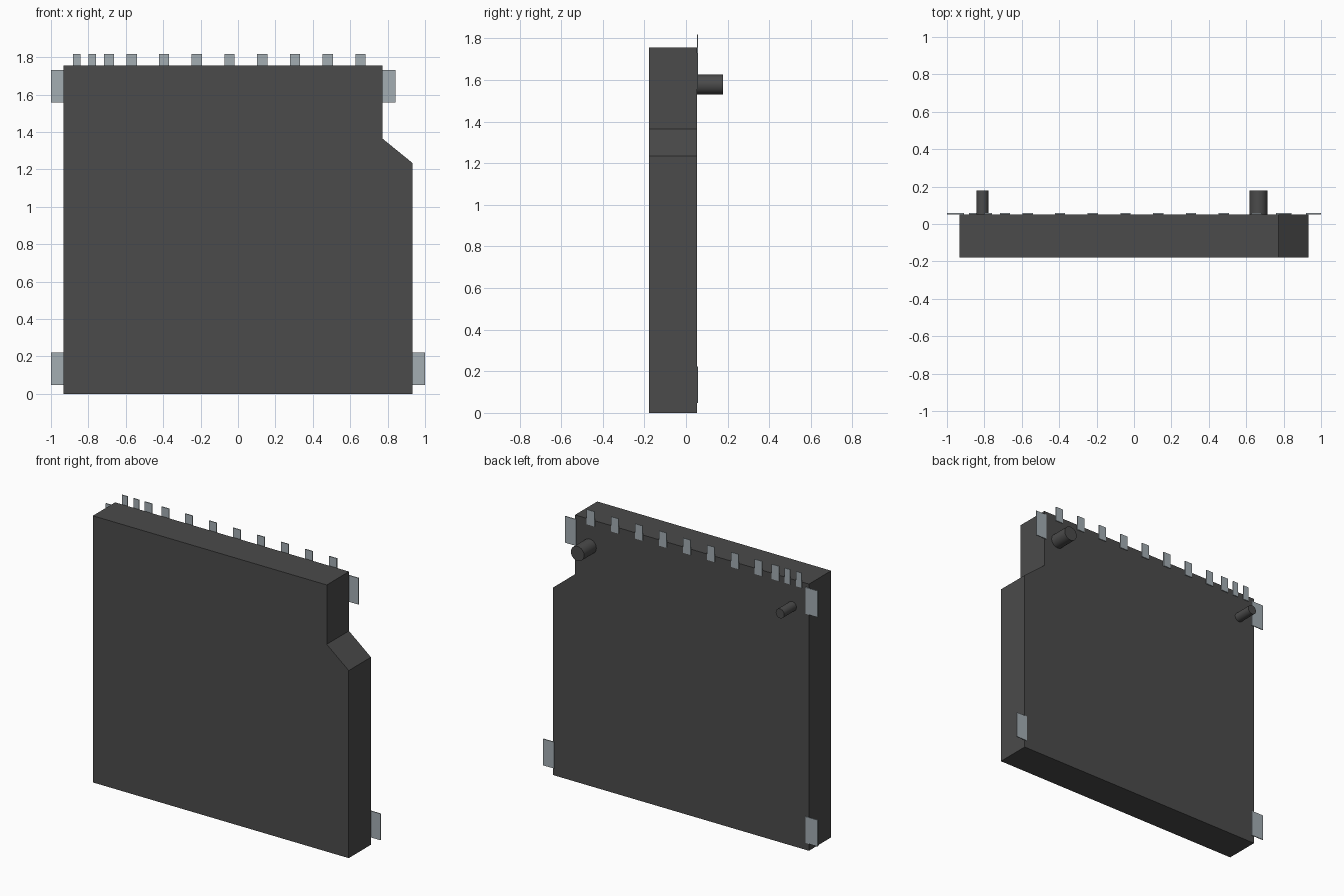
import bpy
import bmesh
import math

cube = bpy.data.objects.get("Cube")
if cube:
    bpy.data.objects.remove(cube, do_unlink=True)

FRONT, BACK, POST_END = -0.179, 0.052, 0.179
PLATE = 0.006


def make_material(name, rgb):
    mat = bpy.data.materials.new(name)
    mat.use_nodes = True
    mat.diffuse_color = (*rgb, 1)
    mat.node_tree.nodes["Principled BSDF"].inputs["Base Color"].default_value = (*rgb, 1)
    return mat


dark = make_material("dark grey plastic", (0.07, 0.07, 0.07))
metal = make_material("pale steel", (0.37, 0.42, 0.45))


def extrude_profile(name, points, y0, y1, mat):
    """Extrude an (x, z) outline from y0 to y1."""
    bm = bmesh.new()
    face = bm.faces.new([bm.verts.new((x, y0, z)) for x, z in points])
    grown = bmesh.ops.extrude_face_region(bm, geom=[face])["geom"]
    verts = [g for g in grown if isinstance(g, bmesh.types.BMVert)]
    bmesh.ops.translate(bm, verts=verts, vec=(0, y1 - y0, 0))
    bmesh.ops.recalc_face_normals(bm, faces=bm.faces)
    mesh = bpy.data.meshes.new(name)
    bm.to_mesh(mesh)
    bm.free()
    mesh.materials.append(mat)
    obj = bpy.data.objects.new(name, mesh)
    bpy.context.collection.objects.link(obj)
    return obj


def plate(name, x0, x1, z0, z1):
    """Thin metal plate lying on the back face."""
    outline = [(x0, z0), (x1, z0), (x1, z1), (x0, z1)]
    return extrude_profile(name, outline, BACK, BACK + PLATE, metal)


def post(name, x, z, radius):
    """Round locating post standing out of the back face."""
    start = BACK - 0.01
    bpy.ops.mesh.primitive_cylinder_add(
        vertices=32, radius=radius, depth=POST_END - start,
        location=(x, (start + POST_END) / 2, z), rotation=(math.pi / 2, 0, 0))
    obj = bpy.context.object
    obj.name = name
    obj.data.materials.append(dark)
    bpy.ops.object.shade_smooth_by_angle(angle=math.radians(40))


# Slab body with a stepped, chamfered upper corner
extrude_profile("body", [(-0.932, 0), (0.932, 0), (0.932, 1.235), (0.772, 1.365),
                         (0.772, 1.756), (-0.932, 1.756)], FRONT, BACK, dark)

# Row of contact pins along the top edge: centre and width
pins = [(-0.863, 0.04), (-0.778, 0.04)]
pins += [(x, 0.055) for x in (-0.69, -0.568)]
pins += [(-0.396 + 0.1752 * i, 0.055) for i in range(7)]
for i, (x, width) in enumerate(pins):
    plate(f"contact_pin_{i + 1}", x - width / 2, x + width / 2, 1.72, 1.818)

# Solder tabs at the sides
plate("upper_right_tab", -1.0, -0.91, 1.557, 1.731)
plate("lower_right_tab", -1.0, -0.91, 0.048, 0.222)
plate("upper_left_tab", 0.76, 0.841, 1.557, 1.731)
plate("lower_left_tab", 0.92, 1.0, 0.048, 0.222)

# Locating posts
post("large_post", 0.665, 1.578, 0.048)
post("small_post", -0.81, 1.578, 0.031)
